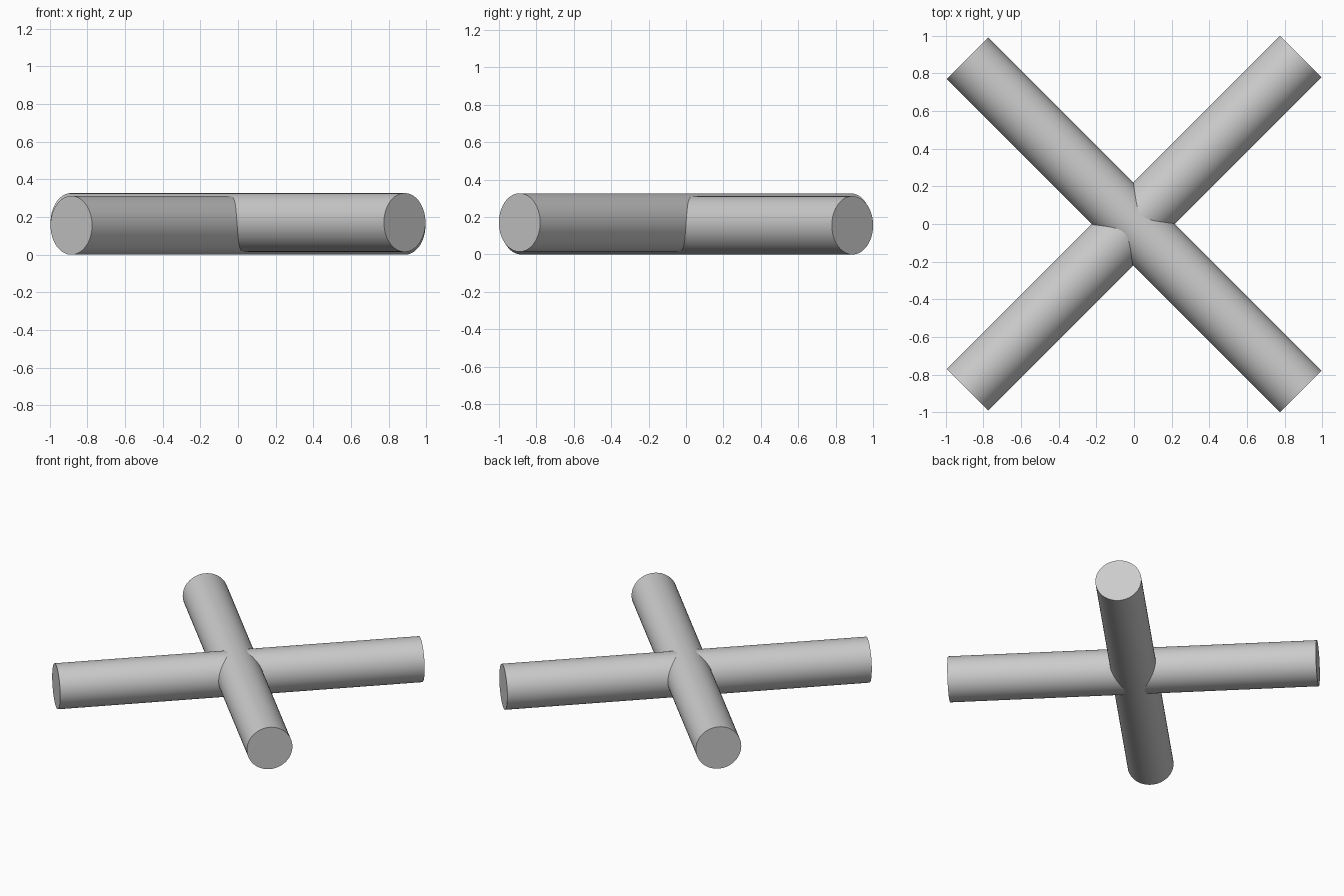
import bpy
from math import pi

cube = bpy.data.objects.get("Cube")
if cube:
    bpy.data.objects.remove(cube, do_unlink=True)

RADIUS = 0.156
LENGTH = 2.503

# Single plain grey
grey = bpy.data.materials.new("light_grey")
grey.use_nodes = True
colour = (0.6, 0.6, 0.6, 1)
grey.diffuse_color = colour
grey.node_tree.nodes["Principled BSDF"].inputs["Base Color"].default_value = colour


def rod(name, y, z, turn):
    """Horizontal round bar, turned about the vertical axis."""
    bpy.ops.mesh.primitive_cylinder_add(
        vertices=96, radius=RADIUS, depth=LENGTH,
        location=(0, y, z), rotation=(0, pi / 2, turn))
    bar = bpy.context.object
    bar.name = name
    bar.data.materials.append(grey)
    bpy.ops.object.shade_smooth_by_angle(angle=pi / 6)
    return bar


# Two crossing bars, one set slightly higher than the other
rod("lower_bar", 0.005, RADIUS, pi / 4)
rod("upper_bar", -0.005, RADIUS + 0.015, -pi / 4)
